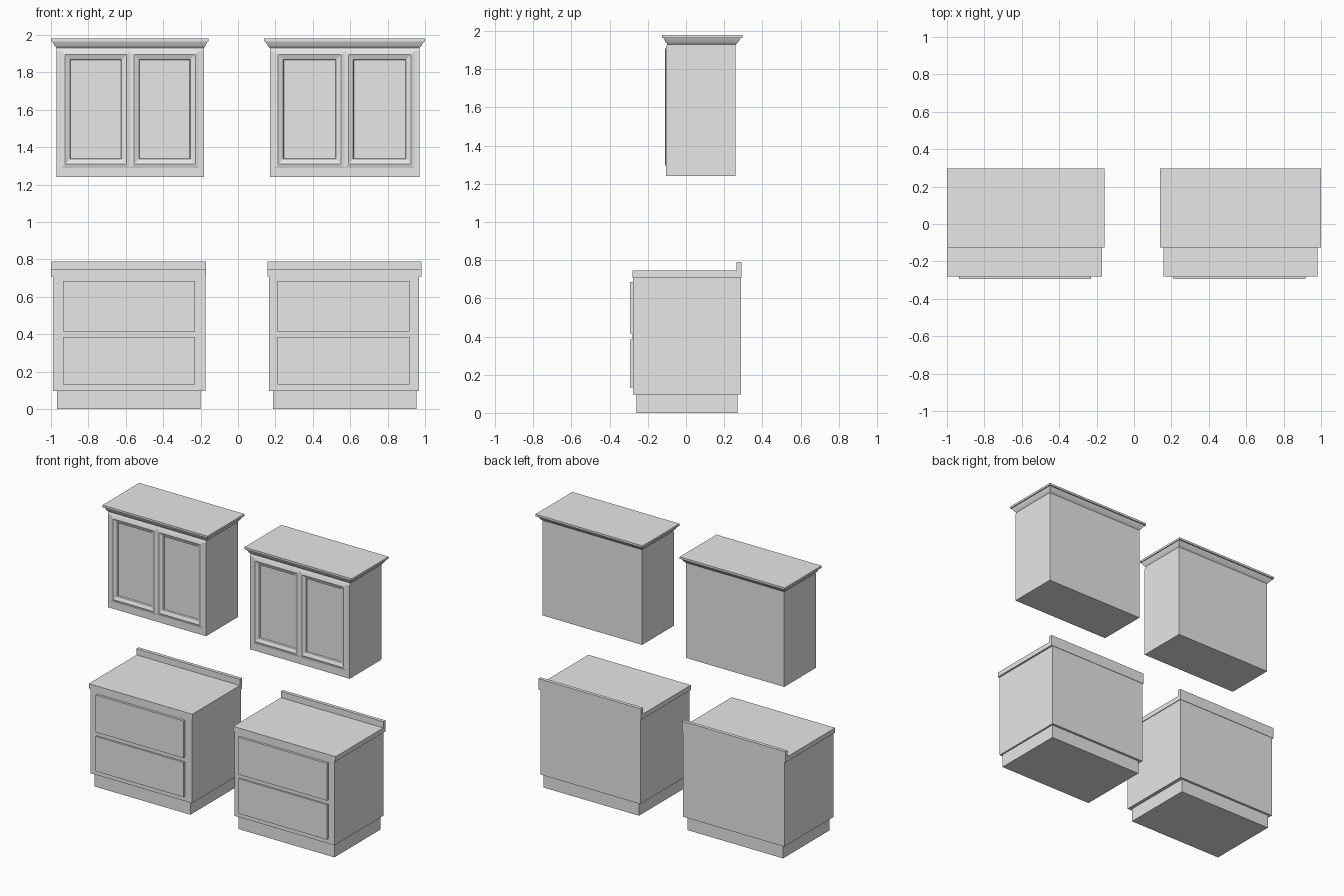
import bpy
import bmesh

cube = bpy.data.objects.get("Cube")
if cube:
    bpy.data.objects.remove(cube, do_unlink=True)

grey = bpy.data.materials.new("plain_grey")
grey.use_nodes = True
grey.diffuse_color = (0.8, 0.8, 0.8, 1)
grey.node_tree.nodes["Principled BSDF"].inputs["Base Color"].default_value = (0.8, 0.8, 0.8, 1)


def finish(name, bm):
    bmesh.ops.recalc_face_normals(bm, faces=bm.faces)
    mesh = bpy.data.meshes.new(name)
    bm.to_mesh(mesh)
    bm.free()
    mesh.materials.append(grey)
    obj = bpy.data.objects.new(name, mesh)
    bpy.context.collection.objects.link(obj)
    return obj


def loft(name, rings):
    """Stack of rectangles (x0, x1, y0, y1, z) skinned and capped."""
    bm = bmesh.new()
    loops = [[bm.verts.new((x, y, z)) for x, y in ((x0, y0), (x1, y0), (x1, y1), (x0, y1))]
             for x0, x1, y0, y1, z in rings]
    for low, high in zip(loops, loops[1:]):
        for i in range(4):
            j = (i + 1) % 4
            bm.faces.new((low[i], low[j], high[j], high[i]))
    bm.faces.new(loops[0][::-1])
    bm.faces.new(loops[-1])
    return finish(name, bm)


def box(name, x0, x1, y0, y1, z0, z1):
    return loft(name, [(x0, x1, y0, y1, z0), (x0, x1, y0, y1, z1)])


def wall_body(name, x0, x1, y0, y1, z0, z1):
    """Carcass whose front carries two doors with raised frames and sunk panels."""
    bm = bmesh.new()
    stile = 0.025
    xs = [x0, x0 + stile, (x0 + x1) / 2, x1 - stile, x1]
    zs = [z0, z0 + 0.05, 1.915, z1]
    front = [[bm.verts.new((x, y0 + (0.008 if z == z1 else 0), z)) for x in xs] for z in zs]
    doors = []
    for r in range(3):
        for c in range(4):
            face = bm.faces.new((front[r][c], front[r][c + 1],
                                 front[r + 1][c + 1], front[r + 1][c]))
            if r == 1 and c in (1, 2):
                doors.append(face)
    # Remaining sides of the carcass
    bl, br, tr, tl = [bm.verts.new((x, y1, z)) for x, z in
                      ((x0, z0), (x1, z0), (x1, z1), (x0, z1))]
    bm.faces.new((br, bl, tl, tr))
    bm.faces.new([bl, br] + front[0][::-1])
    bm.faces.new(front[-1] + [tr, tl])
    bm.faces.new([row[-1] for row in front[::-1]] + [br, tr])
    bm.faces.new([row[0] for row in front] + [tl, bl])
    # Ridge, inward slope and step down to the panel
    bm.normal_update()
    for thickness, depth in ((0.02, 0.006), (0.026, -0.010), (0.004, -0.008)):
        bmesh.ops.inset_individual(bm, faces=doors, thickness=thickness, depth=depth,
                                   use_even_offset=True)
        bm.normal_update()
    return finish(name, bm)


def wall_cabinet(side, body, crown):
    bx0, bx1 = body
    cx0, cx1 = crown
    wall_body(side + "_wall_cabinet_body", bx0, bx1, -0.105, 0.26, 1.24, 1.935)
    # Crown moulding flaring out to a thin top slab
    inner, outer = (bx0, bx1, -0.097, 0.26), (cx0, cx1, -0.125, 0.297)
    profile = ((1.93, 0), (1.94, 0.3), (1.953, 0.55), (1.965, 0.75), (1.965, 1), (1.98, 1))
    loft(side + "_crown_moulding",
         [tuple(a + (b - a) * t for a, b in zip(inner, outer)) + (z,) for z, t in profile])


def base_cabinet(side, body, counter, toe, drawer):
    box(side + "_toe_kick", *toe, -0.26, 0.27, 0, 0.1)
    box(side + "_base_cabinet_body", *body, -0.277, 0.287, 0.097, 0.71)
    box(side + "_countertop", *counter, -0.281, 0.29, 0.71, 0.745)
    box(side + "_backsplash", *counter, 0.265, 0.29, 0.745, 0.79)
    # Two drawer fronts with a slim rail between them
    box(side + "_lower_drawer", *drawer, -0.294, -0.275, 0.132, 0.385)
    box(side + "_upper_drawer", *drawer, -0.294, -0.275, 0.415, 0.685)
    box(side + "_drawer_rail", drawer[0] - 0.004, drawer[1] + 0.004,
        -0.281, -0.275, 0.385, 0.415)


wall_cabinet("right", (-0.97, -0.183), (-1.0, -0.157))
wall_cabinet("left", (0.17, 0.97), (0.14, 1.0))
base_cabinet("right", (-0.99, -0.175), (-1.0, -0.17), (-0.968, -0.2), (-0.936, -0.23))
base_cabinet("left", (0.166, 0.967), (0.158, 0.98), (0.188, 0.955), (0.21, 0.918))
